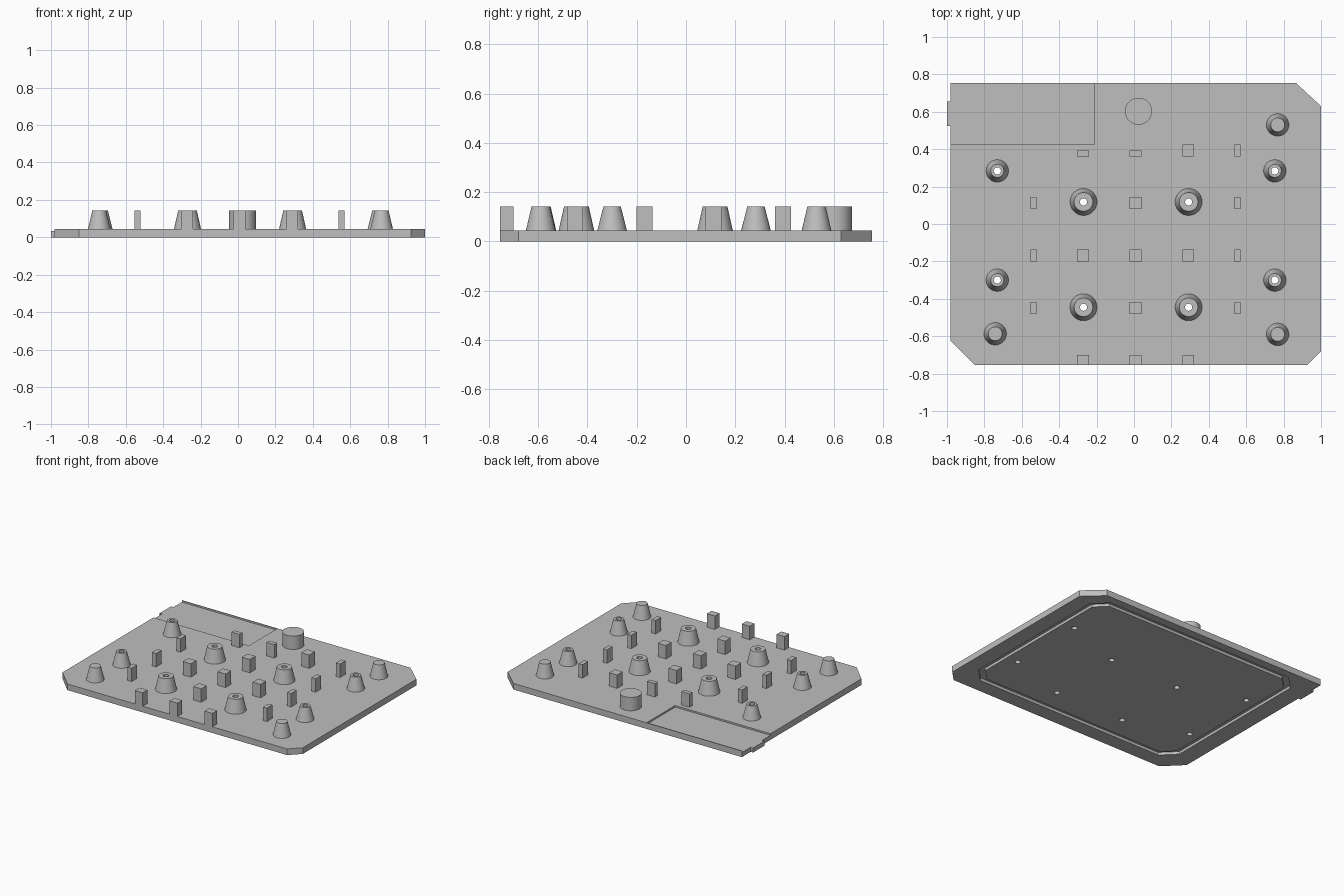
import bpy, bmesh, math

cube = bpy.data.objects.get("Cube")
if cube:
    bpy.data.objects.remove(cube, do_unlink=True)

TOP, POST_TOP, FLOOR = 0.045, 0.143, 0.033
HOLE = 0.019

grey = bpy.data.materials.new("plain_grey")
grey.use_nodes = True
grey.diffuse_color = (0.52, 0.52, 0.52, 1)
grey.node_tree.nodes["Principled BSDF"].inputs["Base Color"].default_value = grey.diffuse_color


def loft(name, loops, closed=False):
    """Join equal-length loops of points; cap both ends, or close into a ring."""
    bm = bmesh.new()
    rows = [[bm.verts.new(p) for p in loop] for loop in loops]
    n = len(rows[0])
    pairs = list(zip(rows, rows[1:]))
    if closed:
        pairs.append((rows[-1], rows[0]))
    else:
        bm.faces.new(rows[0])
        bm.faces.new(rows[-1])
    for a, b in pairs:
        for i in range(n):
            j = (i + 1) % n
            bm.faces.new((a[i], a[j], b[j], b[i]))
    bmesh.ops.recalc_face_normals(bm, faces=bm.faces)
    mesh = bpy.data.meshes.new(name)
    bm.to_mesh(mesh)
    bm.free()
    mesh.materials.append(grey)
    obj = bpy.data.objects.new(name, mesh)
    bpy.context.collection.objects.link(obj)
    return obj


def at(points, z):
    return [(x, y, z) for x, y in points]


def circle(x, y, r, sides=48):
    turns = [math.tau * i / sides for i in range(sides)]
    return [(x + r * math.cos(t), y + r * math.sin(t)) for t in turns]


def box(name, x0, x1, y0, y1, z0, z1):
    rect = [(x0, y0), (x1, y0), (x1, y1), (x0, y1)]
    return loft(name, [at(rect, z0), at(rect, z1)])


def activate(obj):
    bpy.ops.object.select_all(action='DESELECT')
    obj.select_set(True)
    bpy.context.view_layer.objects.active = obj


def smooth(obj):
    activate(obj)
    bpy.ops.object.shade_smooth_by_angle(angle=math.radians(30))


def cut(target, cutter):
    cutter.hide_render = True
    mod = target.modifiers.new("cut", 'BOOLEAN')
    mod.operation = 'DIFFERENCE'
    mod.solver = 'EXACT'
    mod.object = cutter
    activate(target)
    bpy.ops.object.modifier_apply(modifier=mod.name)
    bpy.data.objects.remove(cutter, do_unlink=True)


# Base plate with three clipped corners
outline = [(-0.85, -0.755), (0.925, -0.755), (1, -0.68), (1, 0.63),
           (0.865, 0.755), (-0.98, 0.755), (-0.98, -0.625)]
plate = loft("base_plate", [at(outline, 0), at(outline, TOP)])

# Shallow pocket in the back corner, open at the side
cut(plate, box("pocket_cutter", -1.1, -0.21, 0.425, 0.751, FLOOR, 0.1))


# Groove around the underside
def clipped_rect(inset, clip):
    x0, x1, y0, y1 = -0.85 + inset, 0.885 - inset, -0.645 + inset, 0.695 - inset
    return [(x0 + clip, y0), (x1 - clip, y0), (x1, y0 + clip), (x1, y1 - clip),
            (x1 - clip, y1), (x0 + clip, y1), (x0, y1 - clip), (x0, y0 + clip)]


outer, inner = clipped_rect(0, 0.1), clipped_rect(0.04, 0.08)
cut(plate, loft("groove_cutter", [at(outer, -0.02), at(outer, 0.02),
                                  at(inner, 0.02), at(inner, -0.02)], closed=True))

# Hollow tapered posts, bored through the plate
hollow = [("large_post", x, y, 0.072, 0.05) for x in (-0.27, 0.292) for y in (0.118, -0.445)]
hollow += [("side_post", x, y, 0.06, 0.035) for x in (-0.731, 0.753) for y in (0.284, -0.3)]
for name, x, y, r0, r1 in hollow:
    bore = circle(x, y, HOLE)
    cut(plate, loft("bore_cutter", [at(bore, -0.1), at(bore, 0.1)]))
    smooth(loft(name, [at(circle(x, y, r0), TOP), at(circle(x, y, r1), POST_TOP),
                       at(bore, POST_TOP), at(bore, TOP)], closed=True))
smooth(plate)

# Solid tapered posts and the round stud
solid = [("corner_post", 0.768, 0.53, 0.06, 0.037),
         ("corner_post", 0.768, -0.59, 0.06, 0.037),
         ("corner_post", -0.742, -0.587, 0.06, 0.037),
         ("round_stud", 0.024, 0.603, 0.072, 0.072)]
for name, x, y, r0, r1 in solid:
    smooth(loft(name, [at(circle(x, y, r0), TOP), at(circle(x, y, r1), POST_TOP)]))

# Rows of square and half-width blocks: y, depth, columns
W = 0.064
LEFT, MID_LEFT, MID, MID_RIGHT, RIGHT = -0.538, -0.273, 0.008, 0.29, 0.554
rows = [(0.378, W / 2, (MID_LEFT, MID)),
        (0.394, W, (MID_RIGHT, RIGHT)),
        (0.112, W, (LEFT, MID, RIGHT)),
        (-0.169, W, (LEFT, MID_LEFT, MID, MID_RIGHT, RIGHT)),
        (-0.45, W, (LEFT, MID, RIGHT)),
        (-0.728, 0.054, (MID_LEFT, MID, MID_RIGHT))]
for y, depth, columns in rows:
    for x in columns:
        width = W / 2 if x in (LEFT, RIGHT) else W
        box("support_block", x - width / 2, x + width / 2,
            y - depth / 2, y + depth / 2, TOP, POST_TOP)

# Small tab on the side edge
box("edge_tab", -1, -0.98, 0.525, 0.655, 0, FLOOR)
